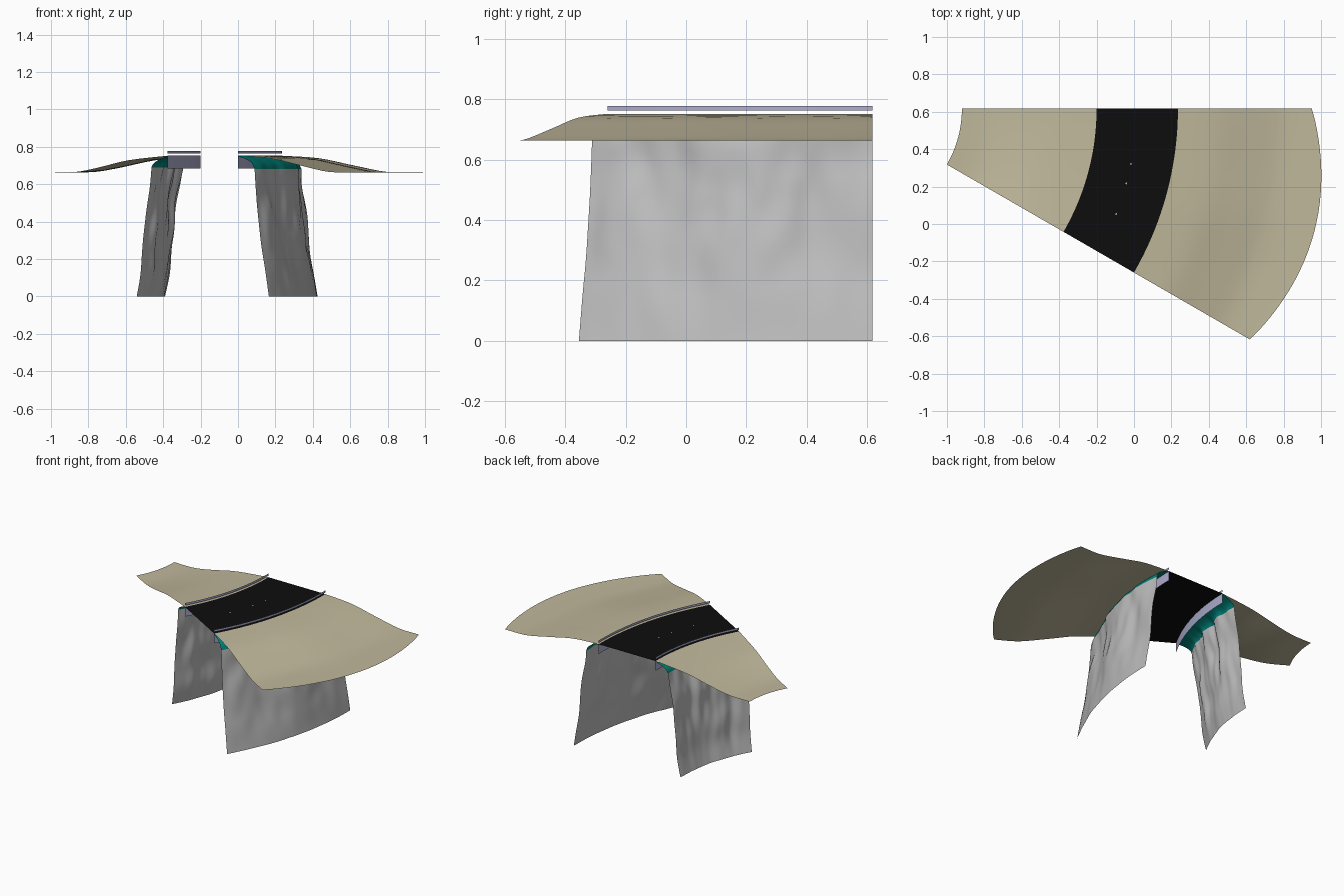
import bpy, math
from mathutils import noise, Vector

if "Cube" in bpy.data.objects:
    bpy.data.objects.remove(bpy.data.objects["Cube"])

# The whole piece is a 30 degree sweep around one vertical axis
CX, CY, SWEEP = -1.52, 0.618, math.radians(30)
R_IN, R_OUT, DECK = 1.32, 1.755, 0.752


def material(name, rgb):
    m = bpy.data.materials.new(name)
    m.diffuse_color = (*rgb, 1)
    m.use_nodes = True
    m.node_tree.nodes["Principled BSDF"].inputs["Base Color"].default_value = m.diffuse_color
    return m


SAND = material("sand", (0.53, 0.48, 0.33))
ROCK = material("grey rock", (0.52, 0.52, 0.52))
TEAL = material("teal", (0.0, 0.23, 0.20))
BLACK = material("asphalt black", (0.004, 0.004, 0.004))
LAVENDER = material("lavender", (0.42, 0.42, 0.62))
WHITE = material("white", (0.85, 0.85, 0.85))


def sweep(name, profile, mat, steps=24, t0=0.0, t1=1.0, warp=None):
    """Sweep a (radius, height) profile; warp may change each point."""
    verts, faces, n = [], [], len(profile)
    for i in range(steps + 1):
        t = t0 + (t1 - t0) * i / steps
        a = -SWEEP * t
        for j, (r, z) in enumerate(profile):
            if warp:
                r, z = warp(t, r, z, j / (n - 1))
            verts.append((CX + r * math.cos(a), CY + r * math.sin(a), z))
    for i in range(steps):
        for j in range(n - 1):
            k = i * n + j
            faces.append((k, k + n, k + n + 1, k + 1))
    me = bpy.data.meshes.new(name)
    me.from_pydata(verts, [], faces)
    me.materials.append(mat)
    me.polygons.foreach_set("use_smooth", [True] * len(faces))
    ob = bpy.data.objects.new(name, me)
    bpy.context.collection.objects.link(ob)
    return ob


def resample(points, count):
    """Evenly spaced smooth profile through the points."""
    out = []
    m = len(points) - 1
    for i in range(count + 1):
        u = i / count * m
        k = min(int(u), m - 1)
        f = u - k
        p = [Vector(points[max(0, min(m, k + d))]) for d in (-1, 0, 1, 2)]
        v = 0.5 * (2 * p[1] + (p[2] - p[0]) * f
                   + (2 * p[0] - 5 * p[1] + 4 * p[2] - p[3]) * f * f
                   + (3 * p[1] - p[0] - 3 * p[2] + p[3]) * f ** 3)
        out.append((v.x, v.y))
    return out


def lump(t, z, seed):
    """Rock relief: mostly vertical folds, fading towards the foot and ends."""
    n = noise.noise(Vector((t * 5, z * 3.2, seed)))
    n += 0.5 * noise.noise(Vector((t * 11, z * 6, seed + 9)))
    fade = min(1, 0.15 + z * 1.8) * (0.3 + 0.7 * math.sin(math.pi * t) ** 0.5 if 0 < t < 1 else 0.3)
    return 0.035 * n * fade


# Road deck and centre marks
sweep("road", [(R_IN, DECK), (R_OUT, DECK)], BLACK)
for k, t in enumerate((0.36, 0.50, 0.71)):
    t0 = {0: 0.365, 1: 0.5, 2: 0.715}[k]
    sweep(f"road_mark_{k + 1}", [(1.529, DECK + 0.002), (1.535, DECK + 0.002)],
          WHITE, 1, t0, t0 + 0.012)

# Guard rails: a thin strip above the deck and a fascia strip below it
for side, r, flip in (("inner", R_IN, 1), ("outer", R_OUT, -1)):
    sweep(side + "_rail", [(r, 0.763), (r, 0.778)][::flip], LAVENDER)
    sweep(side + "_fascia", [(r, 0.685), (r, DECK)][::flip], LAVENDER)


# Sand slopes either side: fall away gently, then run flat
def outer_edge(t, r, z, u):
    bulge = max(0, math.sin(math.pi * t)) ** 0.9
    z -= 0.006 * math.sin(math.pi * u) * (0.5 + 0.5 * math.sin(9 * t)) * bulge
    return r + 0.1 * bulge * max(0, (r - 2.32) / 0.15), max(z, 0.663)


sweep("outer_slope", resample([(R_OUT, DECK), (1.95, 0.739), (2.13, 0.702),
                               (2.32, 0.665), (2.47, 0.664)], 16), SAND, warp=outer_edge)
sweep("inner_slope", resample([(0.60, 0.664), (0.75, 0.665), (0.89, 0.688),
                               (1.08, 0.728), (R_IN, DECK)], 16), SAND)


# Cliff walls, each with a teal lip that joins the wall top to the road edge
def cliff(side, wall, lip, seed, flip):
    def rock(t, r, z, u):
        return r + lump(t, z, seed), z

    def edge(t, r, z, u):
        w = u if flip < 0 else 1 - u
        return r + lump(t, wall[-1][1], seed) * w, z

    sweep(side + "_cliff", resample(wall, 28)[::flip], ROCK, 48, warp=rock)
    sweep(side + "_lip", resample(lip, 8)[::flip], TEAL, 48, warp=edge)


cliff("outer", [(1.945, 0), (1.925, 0.12), (1.905, 0.24), (1.89, 0.37), (1.875, 0.5),
                (1.86, 0.6), (1.855, 0.68)],
      [(1.855, 0.68), (1.84, 0.712), (1.80, 0.735), (R_OUT, 0.75)], 2.3, -1)
cliff("inner", [(1.13, 0), (1.155, 0.12), (1.165, 0.24), (1.18, 0.37), (1.195, 0.5),
                (1.21, 0.6), (1.22, 0.69)],
      [(1.22, 0.69), (1.235, 0.712), (1.27, 0.732), (R_IN, 0.75)], 6.7, 1)
